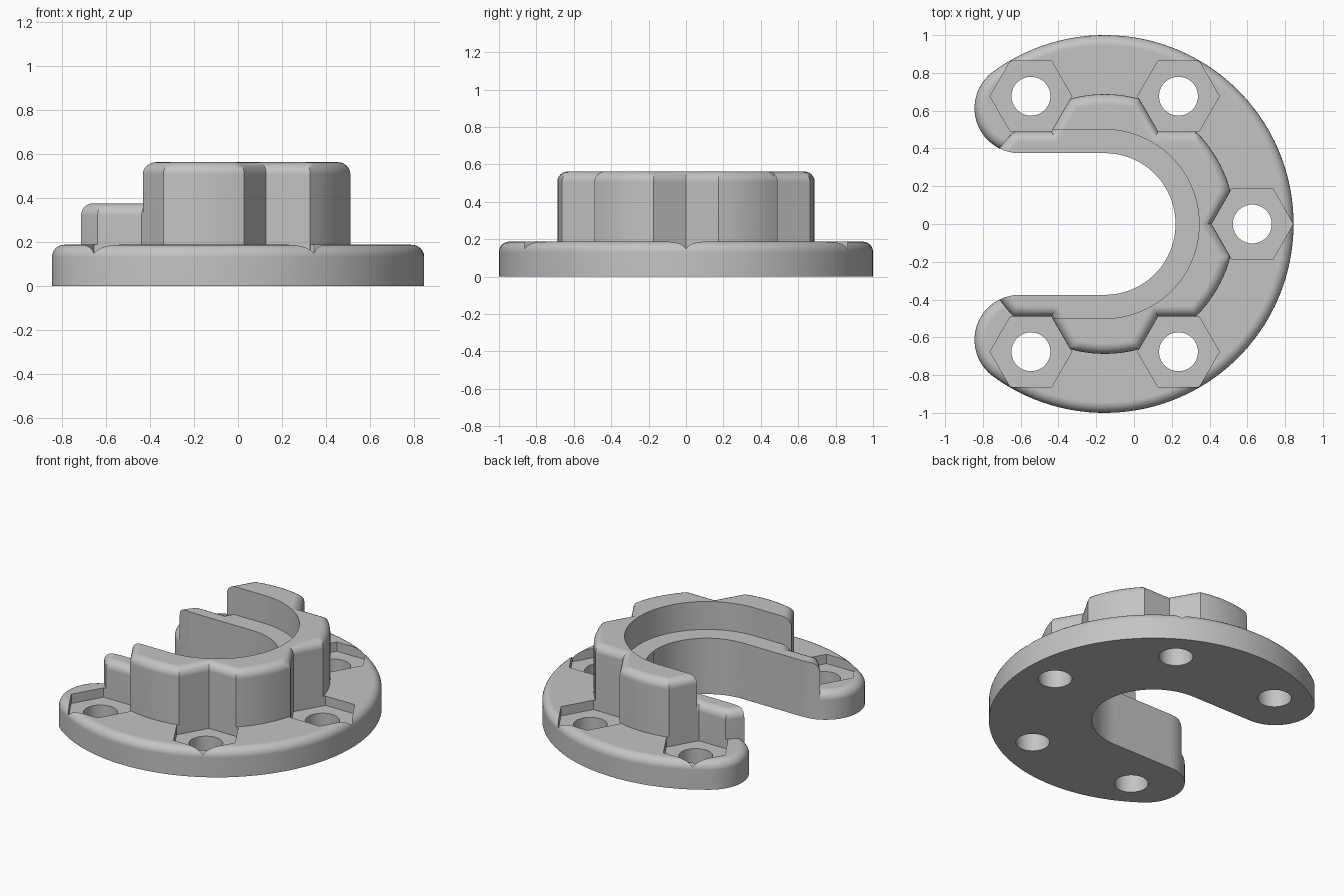
import bpy, bmesh
from math import sin, cos, pi, radians, acos, atan2, sqrt

if "Cube" in bpy.data.objects:
    bpy.data.objects.remove(bpy.data.objects["Cube"])

CX = -0.155                   # axis of the ring
SLOT, BORE, BOSS = 0.375, 0.5, 0.6875
FLANGE_TOP, LEDGE, TOP = 0.1875, 0.375, 0.5625
FILLET, STEPS = 0.055, 6
BOLT_R, HEX_R, HOLE_R = 0.78125, 0.2165, 0.103
TIP = 0.2385                  # radius of the rounded flange ends

grey = bpy.data.materials.new("plain grey")
grey.use_nodes = True
grey.diffuse_color = (0.55, 0.55, 0.55, 1)
grey.node_tree.nodes["Principled BSDF"].inputs["Base Color"].default_value = (0.55, 0.55, 0.55, 1)


def arc(cx, cy, r, a0, a1, n):
    return [(cx + r * cos(a0 + (a1 - a0) * k / n), cy + r * sin(a0 + (a1 - a0) * k / n))
            for k in range(n + 1)]


def loft(name, layers):
    """Solid through matching outlines, given as (points, z)."""
    bm = bmesh.new()
    rings = [[bm.verts.new((x, y, z)) for x, y in pts] for pts, z in layers]
    n = len(rings[0])
    for low, high in zip(rings, rings[1:]):
        for i in range(n):
            j = (i + 1) % n
            bm.faces.new((low[i], low[j], high[j], high[i]))
    bm.faces.new(rings[0][::-1])
    bm.faces.new(rings[-1])
    bmesh.ops.recalc_face_normals(bm, faces=bm.faces)
    mesh = bpy.data.meshes.new(name)
    bm.to_mesh(mesh)
    bm.free()
    mesh.materials.append(grey)
    ob = bpy.data.objects.new(name, mesh)
    bpy.context.collection.objects.link(ob)
    return ob


def rounded(name, outline, z0, z1, shrink=0.0):
    """Prism whose top rim is filleted, using an outline(inset) function."""
    layers = [(outline(shrink), z0)]
    for k in range(STEPS + 1):
        a = k / STEPS * pi / 2
        layers.append((outline(shrink + FILLET * (1 - cos(a))), z1 - FILLET * (1 - sin(a))))
    return loft(name, layers)


def combine(target, other, operation):
    mod = target.modifiers.new("combine", 'BOOLEAN')
    mod.operation, mod.object, mod.solver = operation, other, 'EXACT'
    bpy.context.view_layer.objects.active = target
    bpy.ops.object.modifier_apply(modifier=mod.name)
    bpy.data.objects.remove(other)


def horseshoe(d):
    """Open ring with rounded ends, inset by d."""
    ey = SLOT + TIP
    ex = -sqrt((1 - TIP) ** 2 - ey ** 2)
    a = atan2(ey, ex)
    half = arc(CX, 0, 1 - d, 0, a, 44)
    half += arc(CX + ex, ey, TIP - d, a, 1.5 * pi, 20)[1:]
    half += arc(CX, 0, SLOT + d, pi / 2, 0, 24)
    return half + [(x, -y) for x, y in half[-2:0:-1]]


def scalloped(d):
    """Disc with a V notch facing each bolt, inset by d."""
    r = BOSS - d
    u = BOLT_R - (HEX_R - 0.001) - d / cos(pi / 6)
    corner = acos(cos(pi / 6) * u / r) - pi / 6
    pts = []
    for i in range(6):
        a = i * pi / 3
        pts.append((CX + u * cos(a), u * sin(a)))
        pts += arc(CX, 0, r, a + corner, a + pi / 3 - corner, 10)
    return pts


# Flange with rounded ends
body = rounded("slotted_flange", horseshoe, 0, FLANGE_TOP)

# Hexagonal nut seats
bolts = [(CX + BOLT_R * cos(radians(a)), BOLT_R * sin(radians(a))) for a in (-120, -60, 0, 60, 120)]
for x, y in bolts:
    seat = arc(x, y, HEX_R, 0, 2 * pi, 6)[:-1]
    combine(body, loft("nut_seat", [(seat, 0.125), (seat, 1)]), 'DIFFERENCE')

# Raised collar with a wider upper bore
collar = rounded("collar", scalloped, 0.08, TOP)
bore = [(-1.5, -BORE)] + arc(CX, 0, BORE, -pi / 2, pi / 2, 48) + [(-1.5, BORE)]
combine(collar, loft("upper_bore", [(bore, -1), (bore, 1)]), 'DIFFERENCE')

# Lower collar forming the inner ledge, trimmed to the slot
ledge = rounded("ledge", scalloped, 0.06, LEDGE, 0.0008)
combine(ledge, loft("slot_trim", [(horseshoe(0), -1), (horseshoe(0), 1)]), 'INTERSECT')
combine(ledge, collar, 'UNION')
combine(body, ledge, 'UNION')

# Bolt holes
for x, y in bolts:
    hole = arc(x, y, HOLE_R, 0, 2 * pi, 40)[:-1]
    combine(body, loft("bolt_hole", [(hole, -1), (hole, 1)]), 'DIFFERENCE')

# Smooth curved walls, crisp edges
bpy.ops.object.select_all(action='DESELECT')
body.select_set(True)
bpy.context.view_layer.objects.active = body
bpy.ops.object.shade_smooth_by_angle(angle=radians(28))
weighted = body.modifiers.new("flat_face_normals", 'WEIGHTED_NORMAL')
weighted.keep_sharp = True
